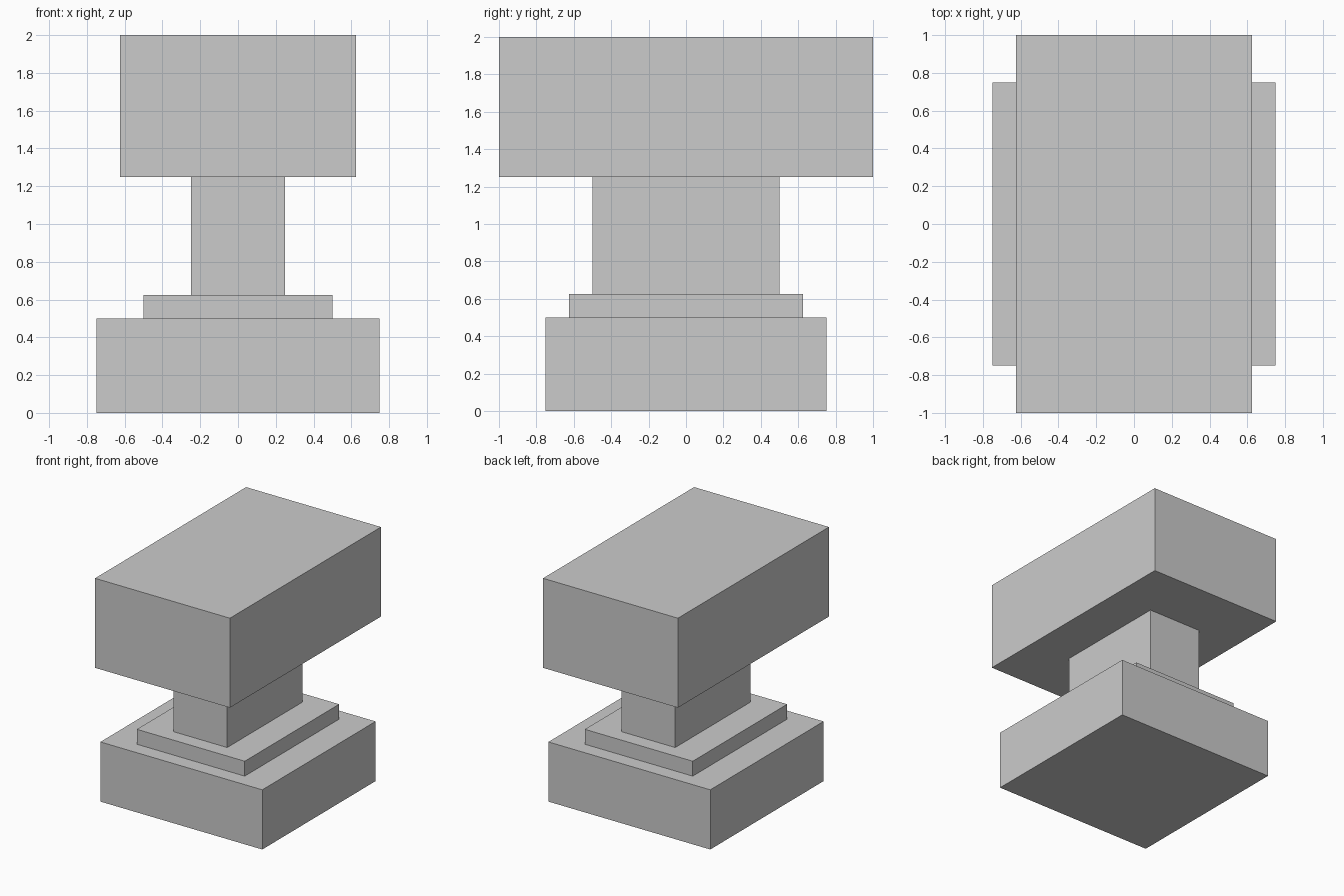
import bpy
import bmesh
from mathutils import Matrix

if "Cube" in bpy.data.objects:
    bpy.data.objects.remove(bpy.data.objects["Cube"])


def box(name, width, depth, bottom, top):
    """Centred box spanning bottom to top in z."""
    mesh = bpy.data.meshes.new(name)
    bm = bmesh.new()
    size = Matrix.Diagonal((width, depth, top - bottom, 1))
    place = Matrix.Translation((0, 0, (bottom + top) / 2))
    bmesh.ops.create_cube(bm, size=1, matrix=place @ size)
    bm.to_mesh(mesh)
    bm.free()
    obj = bpy.data.objects.new(name, mesh)
    bpy.context.collection.objects.link(obj)
    return obj


# Wide base block and the thin step on it
box("base", 1.5, 1.5, 0, 0.5)
box("base_step", 1.0, 1.25, 0.5, 0.625)

# Narrow waist
box("neck", 0.5, 1.0, 0.625, 1.25)

# Heavy top block
box("top_block", 1.25, 2.0, 1.25, 2.0)
